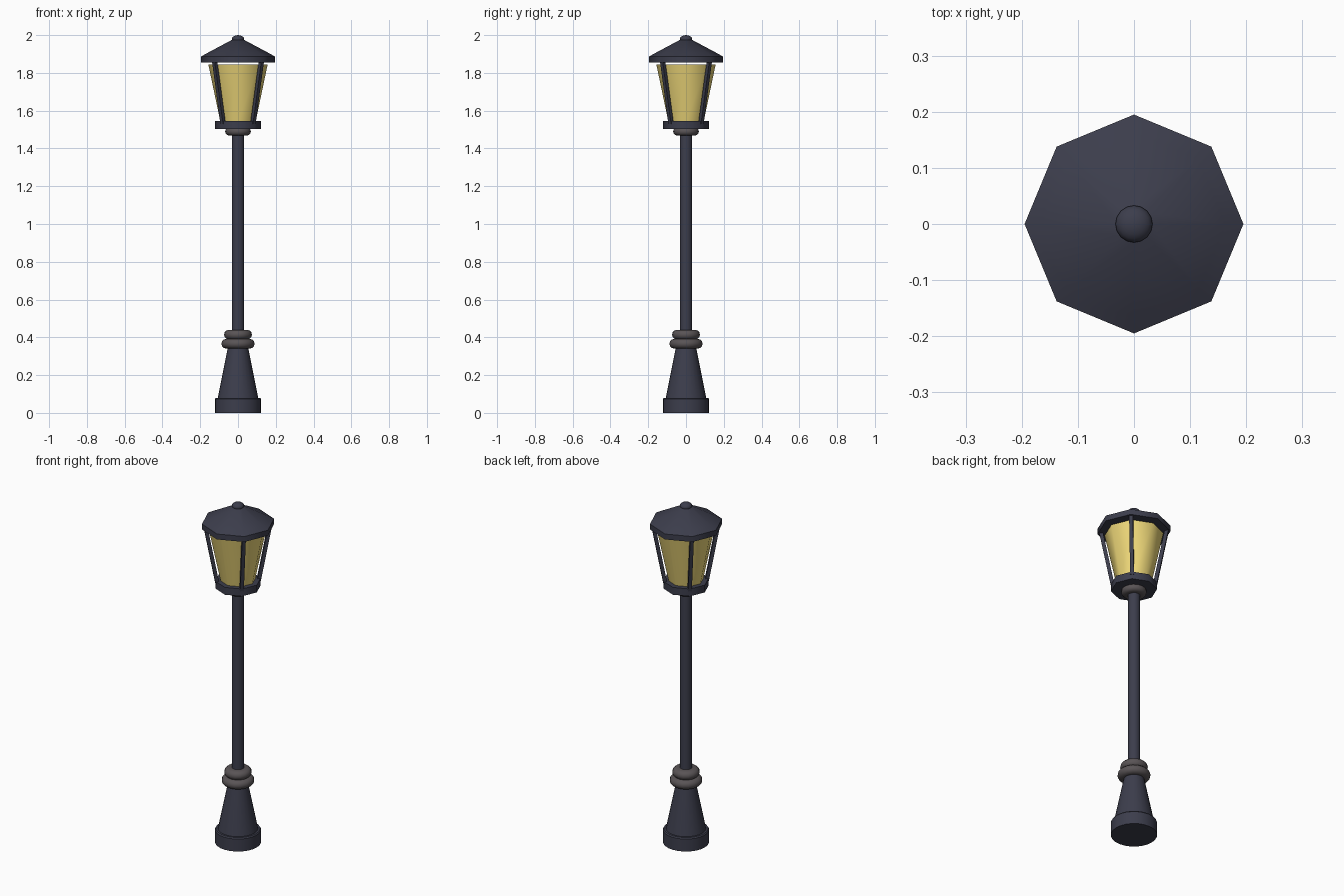
import bpy, bmesh, math
from mathutils import Vector

if "Cube" in bpy.data.objects:
    bpy.data.objects.remove(bpy.data.objects["Cube"])


def material(name, rgb):
    m = bpy.data.materials.new(name)
    m.diffuse_color = (*rgb, 1)
    m.use_nodes = True
    m.node_tree.nodes["Principled BSDF"].inputs["Base Color"].default_value = m.diffuse_color
    return m


IRON = material("dark_iron", (0.045, 0.047, 0.072))
RING = material("worn_metal", (0.10, 0.088, 0.092))
GLASS = material("warm_glass", (0.85, 0.68, 0.19))


def finish(name, bm, mat, angle):
    bmesh.ops.recalc_face_normals(bm, faces=bm.faces)
    me = bpy.data.meshes.new(name)
    bm.to_mesh(me)
    bm.free()
    me.materials.append(mat)
    ob = bpy.data.objects.new(name, me)
    bpy.context.collection.objects.link(ob)
    bpy.ops.object.select_all(action='DESELECT')
    ob.select_set(True)
    bpy.context.view_layer.objects.active = ob
    bpy.ops.object.shade_smooth_by_angle(angle=math.radians(angle))
    return ob


def lathe(name, profile, sides, mat, angle=35):
    """Closed solid turned from (radius, z) points, capped at both ends."""
    bm = bmesh.new()
    rings = [[bm.verts.new((r * math.cos(2 * math.pi * i / sides),
                            r * math.sin(2 * math.pi * i / sides), z))
              for i in range(sides)] for r, z in profile]
    for a, b in zip(rings, rings[1:]):
        for i in range(sides):
            j = (i + 1) % sides
            bm.faces.new((a[i], a[j], b[j], b[i]))
    bm.faces.new(rings[0])
    bm.faces.new(rings[-1])
    return finish(name, bm, mat, angle)


def bulge(radius, z, half_h, depth, n=6):
    """Rounded half-ellipse profile for rings."""
    pts = []
    for k in range(n + 1):
        t = -math.pi / 2 + math.pi * k / n
        pts.append((radius - depth + depth * math.cos(t), z + half_h * math.sin(t)))
    return pts


# Base and post
lathe("base_plinth", [(0.123, 0), (0.123, 0.073), (0.118, 0.08)], 24, IRON)
lathe("base_cone", [(0.107, 0.08), (0.053, 0.35)], 24, IRON)
lathe("post", [(0.033, 0.34), (0.033, 1.49)], 16, IRON)

# Decorative rings
lathe("lower_ring", bulge(0.088, 0.366, 0.026, 0.027), 16, RING, 60)
lathe("upper_ring", bulge(0.074, 0.414, 0.026, 0.027), 16, RING, 60)
lathe("lantern_collar", bulge(0.068, 1.49, 0.022, 0.022), 16, RING, 60)

# Lantern tray, glass and roof are octagonal
lathe("lantern_tray", [(0.123, 1.502), (0.123, 1.545)], 8, IRON, 50)
lathe("lantern_glass", [(0.093, 1.54), (0.157, 1.845)], 8, GLASS, 60)
lathe("lantern_roof", [(0.195, 1.855), (0.195, 1.887), (0.163, 1.905), (0.03, 1.976)],
      8, IRON, 48)

# Finial
bm = bmesh.new()
bmesh.ops.create_uvsphere(bm, u_segments=16, v_segments=10, radius=0.033)
bmesh.ops.scale(bm, vec=(1, 1, 0.63), verts=bm.verts)
bmesh.ops.translate(bm, vec=(0, 0, 1.979), verts=bm.verts)
finish("finial", bm, IRON, 60)

# Four slanted bars on the diagonals
for k in range(4):
    a = math.radians(45 + 90 * k)
    out = Vector((math.cos(a), math.sin(a), 0))
    side = Vector((-math.sin(a), math.cos(a), 0))
    bm = bmesh.new()
    h = 0.01
    ends = [[bm.verts.new(out * (r + h * u) + side * h * v + Vector((0, 0, z)))
             for u, v in ((-1, -1), (1, -1), (1, 1), (-1, 1))]
            for r, z in ((0.112, 1.53), (0.175, 1.862))]
    for i in range(4):
        j = (i + 1) % 4
        bm.faces.new((ends[0][i], ends[0][j], ends[1][j], ends[1][i]))
    bm.faces.new(ends[0])
    bm.faces.new(ends[1])
    finish(f"lantern_bar_{k + 1}", bm, IRON, 30)
